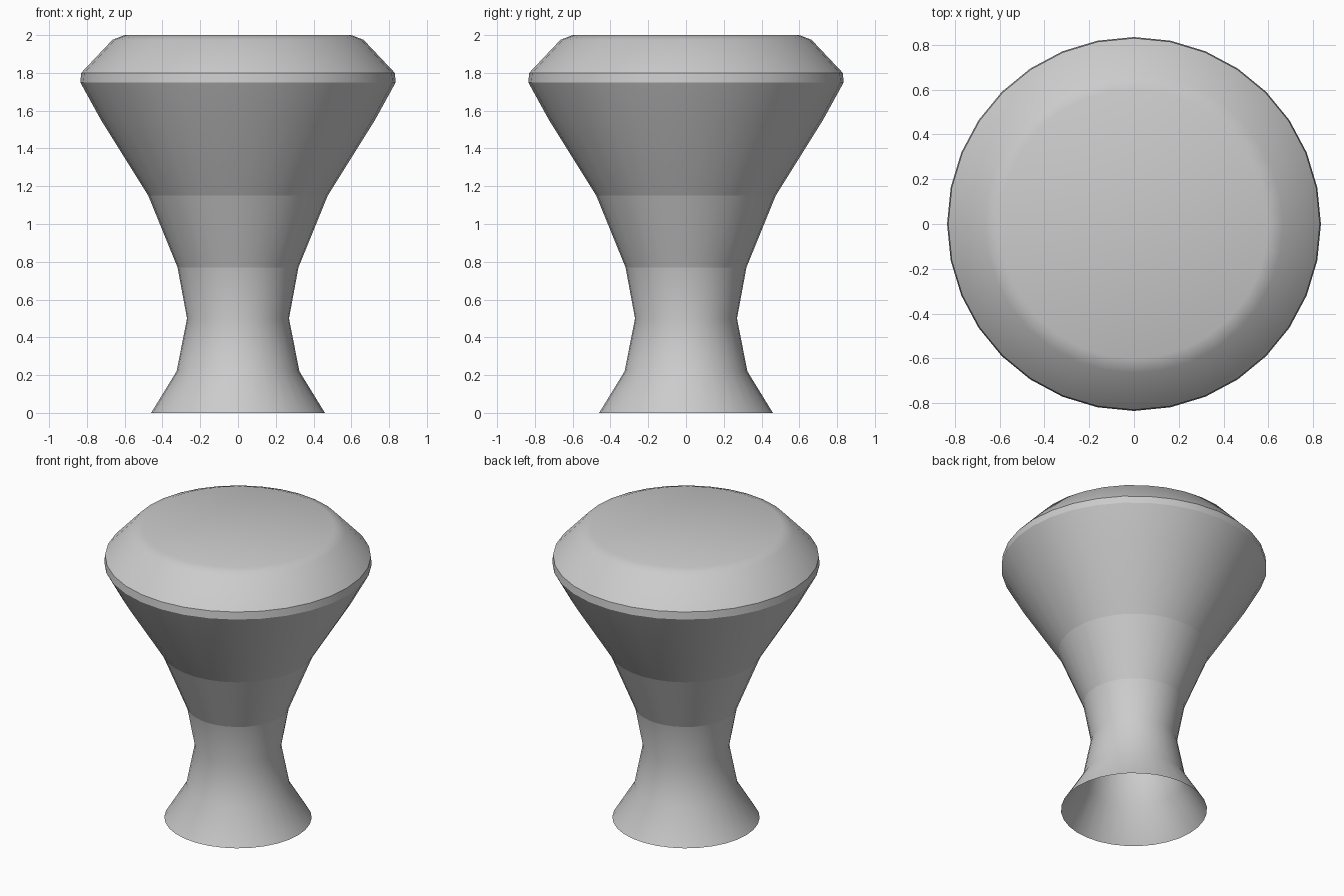
import bpy
import bmesh
from math import cos, sin, tau

SIDES = 32

cube = bpy.data.objects.get("Cube")
if cube:
    bpy.data.objects.remove(cube, do_unlink=True)

plastic = bpy.data.materials.new("grey plastic")
plastic.use_nodes = True
plastic.diffuse_color = (0.6, 0.6, 0.6, 1)
plastic.node_tree.nodes["Principled BSDF"].inputs["Base Color"].default_value = (0.6, 0.6, 0.6, 1)


def lathe(name, profile, capped=False):
    """Spin (radius, height) points around z into a smooth open shell."""
    bm = bmesh.new()
    rings = []
    for r, z in profile:
        rings.append([bm.verts.new((r * cos(tau * i / SIDES), r * sin(tau * i / SIDES), z))
                      for i in range(SIDES)])
    for low, high in zip(rings, rings[1:]):
        for i in range(SIDES):
            j = (i + 1) % SIDES
            bm.faces.new((low[i], low[j], high[j], high[i]))
    if capped:
        bm.faces.new(rings[-1])
    for face in bm.faces:
        face.smooth = True
    mesh = bpy.data.meshes.new(name)
    bm.to_mesh(mesh)
    bm.free()
    mesh.materials.append(plastic)
    obj = bpy.data.objects.new(name, mesh)
    bpy.context.collection.objects.link(obj)
    return obj


# Flared foot with a narrow waist, open underneath
lathe("foot", [(0.46, 0), (0.325, 0.22), (0.27, 0.5), (0.32, 0.77)])

# Widening neck and bowl, each shaded as its own section
lathe("neck", [(0.32, 0.77), (0.475, 1.15)])
lathe("bowl", [(0.475, 1.15), (0.725, 1.55), (0.835, 1.75)])

# Thin band around the seat edge
lathe("seat_rim", [(0.835, 1.75), (0.83, 1.8)])

# Seat with sloping shoulder and flat top
lathe("seat", [(0.83, 1.8), (0.665, 1.975), (0.6, 2.0)], capped=True)
